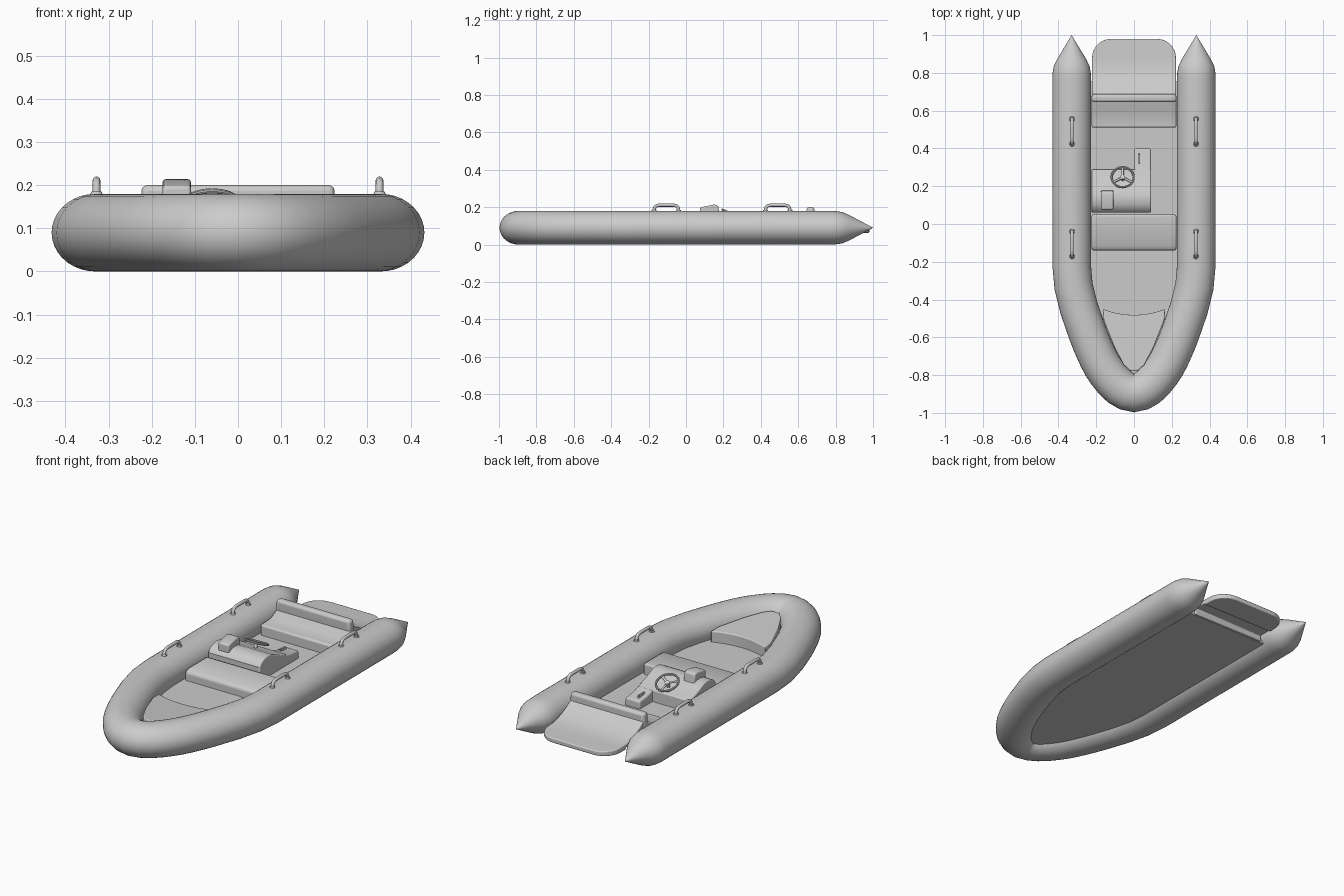
import bpy, bmesh, math
from mathutils import Vector, Matrix

if "Cube" in bpy.data.objects:
    bpy.data.objects.remove(bpy.data.objects["Cube"])

def finish(name, bm, angle=35, bevel=0, segs=3):
    bmesh.ops.remove_doubles(bm, verts=bm.verts, dist=1e-5)
    bmesh.ops.recalc_face_normals(bm, faces=bm.faces)
    me = bpy.data.meshes.new(name)
    bm.to_mesh(me)
    bm.free()
    ob = bpy.data.objects.new(name, me)
    bpy.context.collection.objects.link(ob)
    if bevel:
        m = ob.modifiers.new("bevel", 'BEVEL')
        m.width, m.segments, m.limit_method = bevel, segs, 'ANGLE'
        m.angle_limit = math.radians(40)
    bpy.ops.object.select_all(action='DESELECT')
    bpy.context.view_layer.objects.active = ob
    ob.select_set(True)
    bpy.ops.object.shade_smooth_by_angle(angle=math.radians(angle))
    return ob

def prism(points, offset):
    """Extrude a closed loop of 3D points by offset."""
    bm = bmesh.new()
    f = bm.faces.new([bm.verts.new(p) for p in points])
    r = bmesh.ops.extrude_face_region(bm, geom=[f])
    bmesh.ops.translate(bm, vec=offset,
                        verts=[v for v in r['geom'] if isinstance(v, bmesh.types.BMVert)])
    return bm

def side_profile(name, pts, x0, x1, bevel=0.008):
    bm = prism([(x0, y, z) for y, z in pts], (x1 - x0, 0, 0))
    return finish(name, bm, bevel=bevel)

def sweep(bm, path, side_r, up_r, scales=None, n=32):
    """Sweep an ellipse along a path."""
    path = [Vector(p) for p in path]
    rings = []
    ref = None
    for i, p in enumerate(path):
        t = (path[min(i + 1, len(path) - 1)] - path[max(i - 1, 0)]).normalized()
        if ref is None:
            ref = Vector((0, 0, 1)) if abs(t.z) < 0.5 else Vector((0, 1, 0))
        up = (ref - t * ref.dot(t)).normalized()
        ref = up
        side = t.cross(up)
        s = scales[i] if scales else 1
        rings.append([bm.verts.new(p + s * (side * side_r * math.cos(a) + up * up_r * math.sin(a)))
                      for a in (2 * math.pi * k / n for k in range(n))])
    for a, b in zip(rings, rings[1:]):
        for k in range(n):
            bm.faces.new((a[k], a[(k + 1) % n], b[(k + 1) % n], b[k]))
    bm.faces.new(rings[0])
    bm.faces.new(rings[-1])

# Inflated U-shaped tube with conical stern ends
cones = [(1.0, 0.005), (0.87, 0.77), (0.835, 0.93), (0.80, 0.99), (0.77, 1)]
bow = [(0.33, 0.2), (0.33, -0.22), (0.32, -0.33), (0.29, -0.45), (0.245, -0.58), (0.22, -0.643),
       (0.19, -0.71), (0.167, -0.753), (0.14, -0.793), (0.108, -0.833), (0.075, -0.864),
       (0.038, -0.886)]
half = [(0.33, y, 0.09) for y, s in cones] + [(x, y, 0.09) for x, y in bow]
hs = [s for y, s in cones] + [1] * len(bow)
path = half + [(0, -0.895, 0.09)] + [(-x, y, z) for x, y, z in reversed(half)]
bm = bmesh.new()
sweep(bm, path, 0.102, 0.09, hs + [1] + hs[::-1], 36)
finish("inflatable_tube", bm, 50)

# Hull floor, its edge hidden inside the tube
plan = [(0.28, 0.755)] + bow[1:] + [(0, -0.89)]
plan += [(-x, y) for x, y in reversed(plan[:-1])]
finish("hull_floor", prism([(x, y, 0.037) for x, y in plan], (0, 0, 0.022)))

# Benches
side_profile("front_seat", [(-0.14, 0.045), (-0.14, 0.102), (-0.115, 0.117), (0.05, 0.117),
                            (0.05, 0.045)], -0.224, 0.224, 0.01)
side_profile("rear_seat", [(0.51, 0.045), (0.51, 0.115), (0.60, 0.12), (0.655, 0.15),
                           (0.67, 0.15), (0.67, 0.045)], -0.224, 0.224, 0.01)
side_profile("backrest", [(0.645, 0.13), (0.645, 0.2), (0.687, 0.2), (0.69, 0.045),
                          (0.66, 0.045)], -0.224, 0.224, 0.014)

# Stern platform with rounded rear corners
pts = [(0.685, 0.045), (0.685, 0.16), (0.72, 0.138), (0.77, 0.113), (0.83, 0.095), (0.98, 0.088),
       (0.98, 0.063), (0.84, 0.063), (0.83, 0.072), (0.765, 0.072), (0.765, 0.04)]
bm = prism([(-0.222, y, z) for y, z in pts], (0.444, 0, 0))
corners = [e for e in bm.edges if all(v.co.y > 0.97 for v in e.verts)
           and abs(e.verts[0].co.x - e.verts[1].co.x) < 0.01]
bmesh.ops.bevel(bm, geom=corners, offset=0.1, segments=7, profile=0.5, affect='EDGES')
finish("stern_platform", bm, bevel=0.005)

# Bow locker: curved rear edge, pointed front, lid rising forward
edge = [(0.165 * math.sin(a), -0.482 + 0.032 * math.sin(a) ** 2)
        for a in (math.pi * (k / 10 - 0.5) for k in range(11))]
edge += [(0.16, -0.51), (0.105, -0.65), (0.055, -0.745), (0.022, -0.776),
         (-0.022, -0.776), (-0.055, -0.745), (-0.105, -0.65), (-0.16, -0.51)]
bm = prism([(x, y, 0.045) for x, y in edge], (0, 0, 0.073))
for v in bm.verts:
    if v.co.z > 0.1:
        v.co.z += (-0.45 - v.co.y) * 0.08
finish("bow_locker", bm, bevel=0.007)

# Steering console and its rear side box
side_profile("console", [(0.06, 0.045), (0.06, 0.135), (0.075, 0.155), (0.10, 0.168),
                         (0.13, 0.173), (0.16, 0.17), (0.20, 0.152), (0.24, 0.135),
                         (0.29, 0.122), (0.29, 0.045)], -0.224, 0.09, 0.006)
side_profile("throttle_box", [(0.27, 0.045), (0.27, 0.126), (0.33, 0.108), (0.40, 0.1),
                              (0.40, 0.045)], 0.0, 0.09, 0.009)
side_profile("display_housing", [(0.075, 0.15), (0.075, 0.198), (0.15, 0.214), (0.172, 0.208),
                                 (0.18, 0.15)], -0.175, -0.109, 0.008)
side_profile("throttle_lever", [(0.33, 0.1), (0.32, 0.118), (0.37, 0.118), (0.375, 0.1)],
             0.023, 0.033, 0.003)

# Steering wheel: rim, spokes, hub and column, tilted aft
bm = bmesh.new()
ring = [(0.058 * math.cos(a), 0.058 * math.sin(a), 0) for a in
        (2 * math.pi * k / 32 for k in range(33))]
sweep(bm, ring, 0.006, 0.006, n=10)
for a in (90, 210, 330):
    d = Vector((math.cos(math.radians(a)), math.sin(math.radians(a)), 0))
    sweep(bm, [d * 0.005 + Vector((0, 0, -0.004)), d * 0.057], 0.007, 0.003, n=8)
for r, d, z in ((0.013, 0.012, -0.004), (0.009, 0.04, -0.025)):
    bmesh.ops.create_cone(bm, cap_ends=True, segments=20, radius1=r, radius2=r, depth=d,
                          matrix=Matrix.Translation((0, 0, z)))
bm.transform(Matrix.Translation((-0.06, 0.248, 0.163)) @ Matrix.Rotation(math.radians(-24), 4, 'X'))
finish("steering_wheel", bm)

# Grab handles on both tubes
arch = [(-0.066, 0.172), (-0.065, 0.188), (-0.061, 0.2), (-0.052, 0.208), (-0.035, 0.211)]
arch += [(-y, z) for y, z in reversed(arch)]
for side, x in (("left", -0.328), ("right", 0.328)):
    for place, yc in (("front", -0.105), ("rear", 0.49)):
        bm = bmesh.new()
        sweep(bm, [(x, yc + y, z) for y, z in arch], 0.009, 0.009, n=12)
        for y in (-0.066, 0.066):
            bmesh.ops.create_cone(bm, cap_ends=True, segments=20, radius1=0.017, radius2=0.012,
                                  depth=0.014, matrix=Matrix.Translation((x, yc + y, 0.178)))
        finish(f"{side}_{place}_handle", bm, 40)
